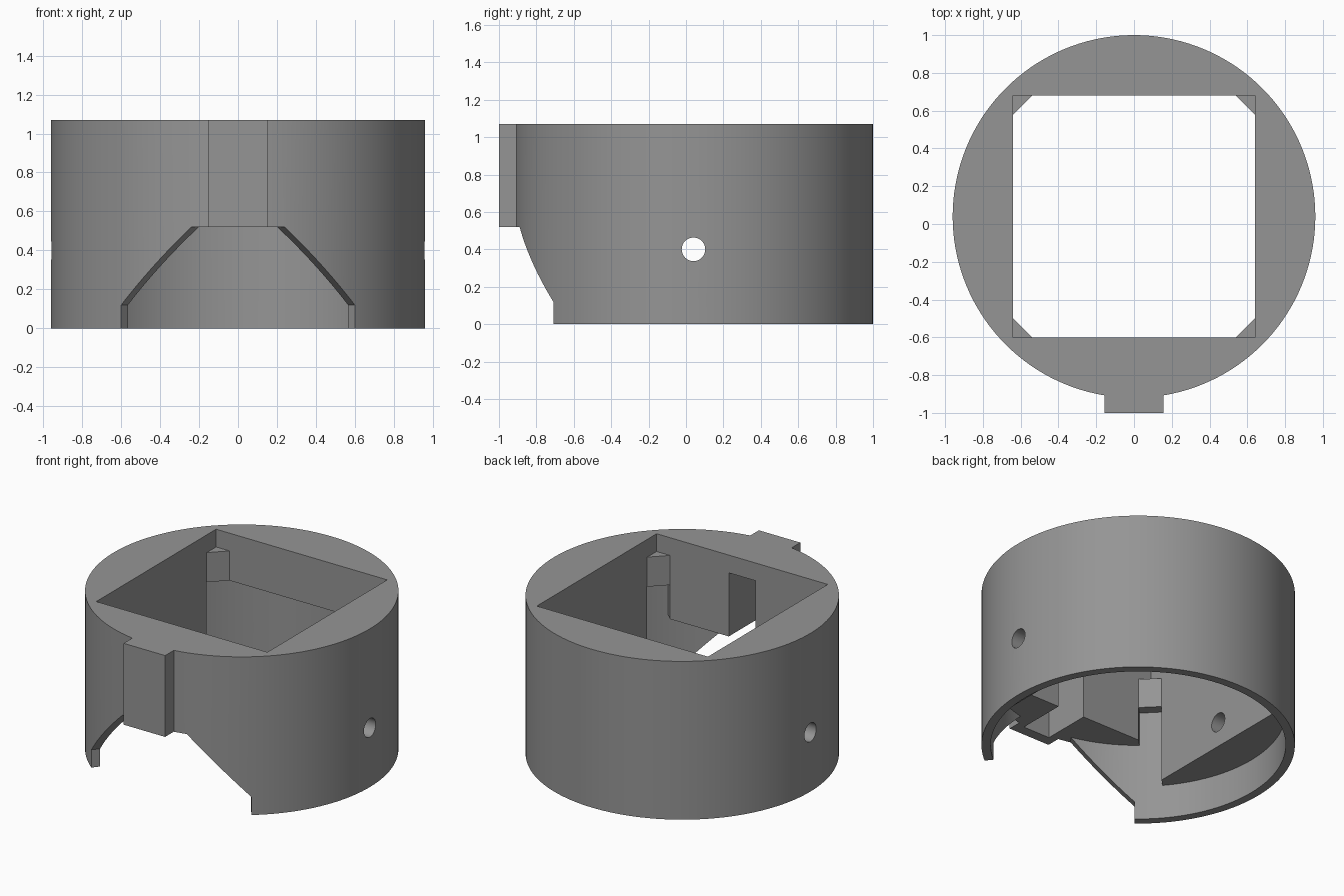
import bpy, bmesh, math

if "Cube" in bpy.data.objects:
    bpy.data.objects.remove(bpy.data.objects["Cube"])

CY = 0.04          # y of the ring axis
R, BORE = 0.96, 0.904
H = 1.07
grey = bpy.data.materials.new("mid_grey")
grey.diffuse_color = (0.30, 0.30, 0.30, 1)
grey.use_nodes = True
grey.node_tree.nodes["Principled BSDF"].inputs["Base Color"].default_value = grey.diffuse_color


def loft(name, low, high, z0, z1):
    """Solid between two matching outlines; points are relative to the ring axis."""
    bm = bmesh.new()
    a = [bm.verts.new((x, y + CY, z0)) for x, y in low]
    b = [bm.verts.new((x, y + CY, z1)) for x, y in high]
    n = len(a)
    bm.faces.new(a[::-1])
    bm.faces.new(b)
    for i in range(n):
        bm.faces.new((a[i], a[(i + 1) % n], b[(i + 1) % n], b[i]))
    return finish(name, bm)


def finish(name, bm):
    bmesh.ops.recalc_face_normals(bm, faces=bm.faces)
    me = bpy.data.meshes.new(name)
    bm.to_mesh(me)
    bm.free()
    me.materials.append(grey)
    ob = bpy.data.objects.new(name, me)
    bpy.context.collection.objects.link(ob)
    return ob


def prism(name, pts, z0, z1):
    return loft(name, pts, pts, z0, z1)


def arc(r, a0, a1, n):
    return [(r * math.cos(math.radians(a0 + (a1 - a0) * i / n)),
             r * math.sin(math.radians(a0 + (a1 - a0) * i / n))) for i in range(n + 1)]


def rect(x0, x1, y0, y1):
    return [(x0, y0), (x1, y0), (x1, y1), (x0, y1)]


def combine(target, tool, op='DIFFERENCE'):
    m = target.modifiers.new("bool", 'BOOLEAN')
    m.operation, m.solver, m.object = op, 'EXACT', tool
    bpy.context.view_layer.objects.active = target
    bpy.ops.object.modifier_apply(modifier=m.name)
    bpy.data.objects.remove(tool)


# Round body
body = prism("ring_housing", arc(R, 0, 360, 144)[:-1], 0, H)

# Front opening with slanted sides that splay outward
def opening_section(d):
    w0, w1 = 0.8 * d, 0.8 * d - 0.504
    return [(-w0, -0.1), (w0, -0.1), (w0, 0.12), (w1, 0.52), (-w1, 0.52), (-w0, 0.12)]

bm = bmesh.new()
rings = [[bm.verts.new((x, CY - d, z)) for x, z in opening_section(d)] for d in (0.66, 1.2)]
for ring in rings:
    bm.faces.new(ring)
for i in range(6):
    j = (i + 1) % 6
    bm.faces.new((rings[0][i], rings[0][j], rings[1][j], rings[1][i]))
combine(body, finish("opening_cutter", bm))

# Front key tab
combine(body, prism("key_tab", rect(-0.155, 0.155, -1.04, -0.8), 0.52, H), 'UNION')

# Square hole, with chamfered corners below its upper lip
S, C = 0.64, 0.54
octagon = [(S, -C), (S, C), (C, S), (-C, S), (-S, C), (-S, -C), (-C, -S), (C, -S)]
combine(body, prism("chamfered_cutter", octagon, -0.2, 1.0))
combine(body, prism("square_cutter", rect(-S, S, -S, S), 0.95, 1.2))

# Lower bore, stepped higher at the back, front and corners
combine(body, prism("bore_cutter", arc(BORE, 0, 360, 144)[:-1], -0.1, 0.23))
A = 40.51
back = arc(BORE, A, 180 - A, 40) + [(-0.54, 0.44), (0.54, 0.44)]
combine(body, prism("back_cutter", back, -0.12, 0.75))
front = [(x, -y) for x, y in back][::-1]
combine(body, prism("front_cutter", front, -0.14, 0.52))
for s in (-1, 1):
    corner = [(s * x, -y) for x, y in arc(BORE, A, 90 - A, 4) + [(0.44, 0.54), (0.54, 0.44)]]
    combine(body, prism("corner_cutter", corner, -0.16, 0.75))

# Pocket inside the key tab
combine(body, prism("pocket_cutter", rect(-0.1, 0.1, -0.97, -0.5), 0.3, 0.95))

# Cross pin hole through both sides
bm = bmesh.new()
loops = [[bm.verts.new((x, CY + u, 0.40 + v)) for u, v in arc(0.063, 0, 360, 32)[:-1]]
         for x in (-1.2, 1.2)]
for ring in loops:
    bm.faces.new(ring)
for i in range(32):
    j = (i + 1) % 32
    bm.faces.new((loops[0][i], loops[0][j], loops[1][j], loops[1][i]))
combine(body, finish("pin_cutter", bm))

# Smooth round walls, keep edges crisp
bpy.ops.object.select_all(action='DESELECT')
body.select_set(True)
bpy.context.view_layer.objects.active = body
bpy.ops.object.shade_smooth_by_angle(angle=math.radians(25))
